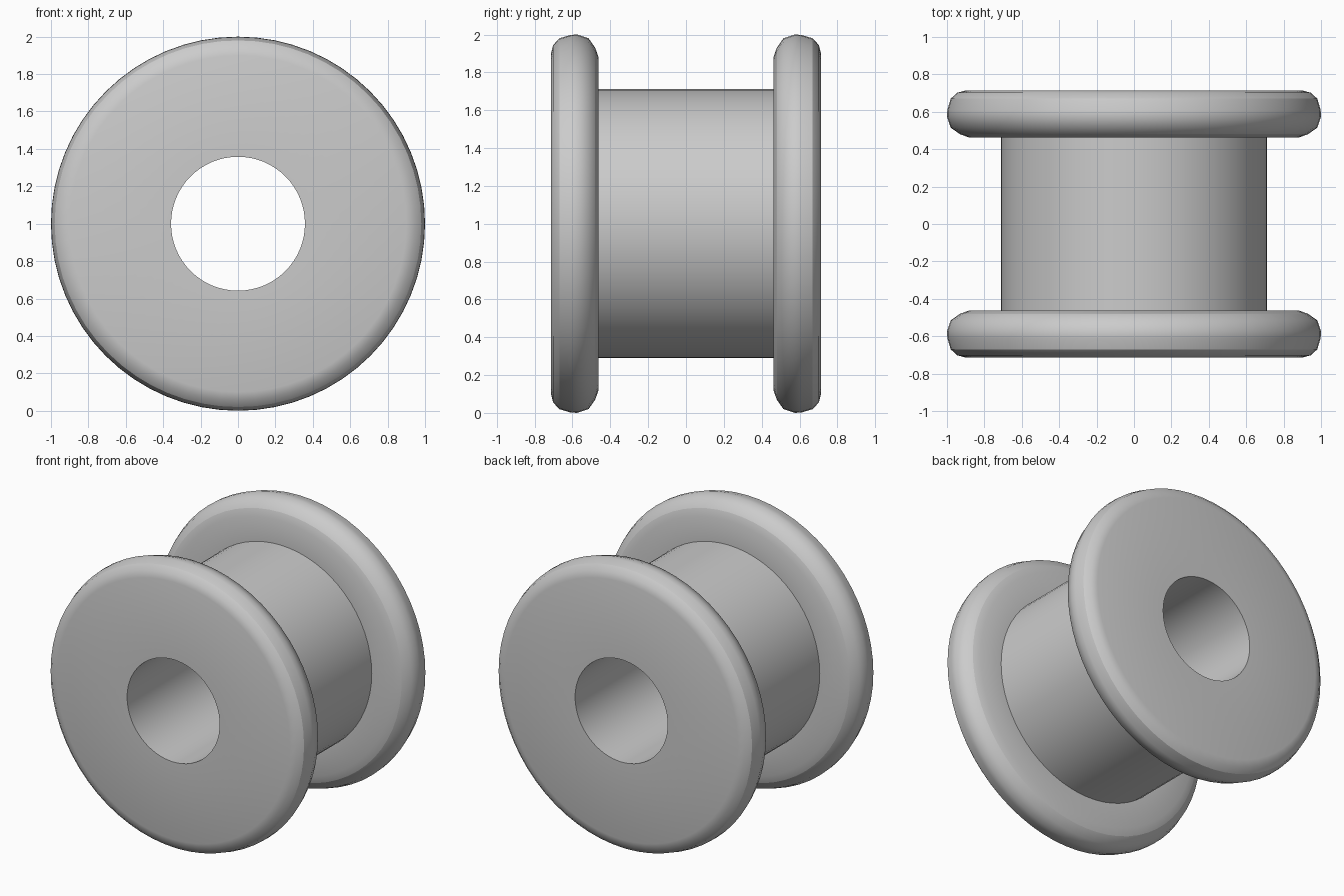
import bpy, bmesh, math

cube = bpy.data.objects.get("Cube")
if cube:
    bpy.data.objects.remove(cube)

grey = bpy.data.materials.new("plain grey")
grey.use_nodes = True
colour = (0.6, 0.6, 0.6, 1)
grey.diffuse_color = colour
grey.node_tree.nodes["Principled BSDF"].inputs["Base Color"].default_value = colour

SIDES = 64
CENTRE_Z = 1.0

# Half section as (radius, distance from the middle, sharp rim), bore to barrel
half = [(0.358, 0.714, True), (0.90, 0.714, False), (0.945, 0.702, False),
        (0.98, 0.67, True), (0.998, 0.61, False), (1.0, 0.575, False),
        (0.98, 0.515, False), (0.93, 0.48, True), (0.88, 0.462, False),
        (0.711, 0.462, True)]
section = [(r, -y, s) for r, y, s in half] + [(r, y, s) for r, y, s in reversed(half)]


def lathe(name, profile):
    """Revolve a closed section around the y axis."""
    bm = bmesh.new()
    rings = []
    for r, y, _ in profile:
        ring = []
        for i in range(SIDES):
            a = math.tau * i / SIDES
            ring.append(bm.verts.new((r * math.cos(a), y, CENTRE_Z + r * math.sin(a))))
        rings.append(ring)
    for k, ring in enumerate(rings):
        after = rings[(k + 1) % len(rings)]
        for i in range(SIDES):
            j = (i + 1) % SIDES
            bm.faces.new((ring[i], ring[j], after[j], after[i])).smooth = True
    # Crisp rims
    for (_, _, sharp), ring in zip(profile, rings):
        for i in range(SIDES):
            bm.edges.get((ring[i], ring[(i + 1) % SIDES])).smooth = not sharp
    bmesh.ops.recalc_face_normals(bm, faces=bm.faces)
    mesh = bpy.data.meshes.new(name)
    bm.to_mesh(mesh)
    bm.free()
    mesh.materials.append(grey)
    obj = bpy.data.objects.new(name, mesh)
    bpy.context.collection.objects.link(obj)
    return obj


# Flanged barrel with a through bore
lathe("flanged_spool", section)
